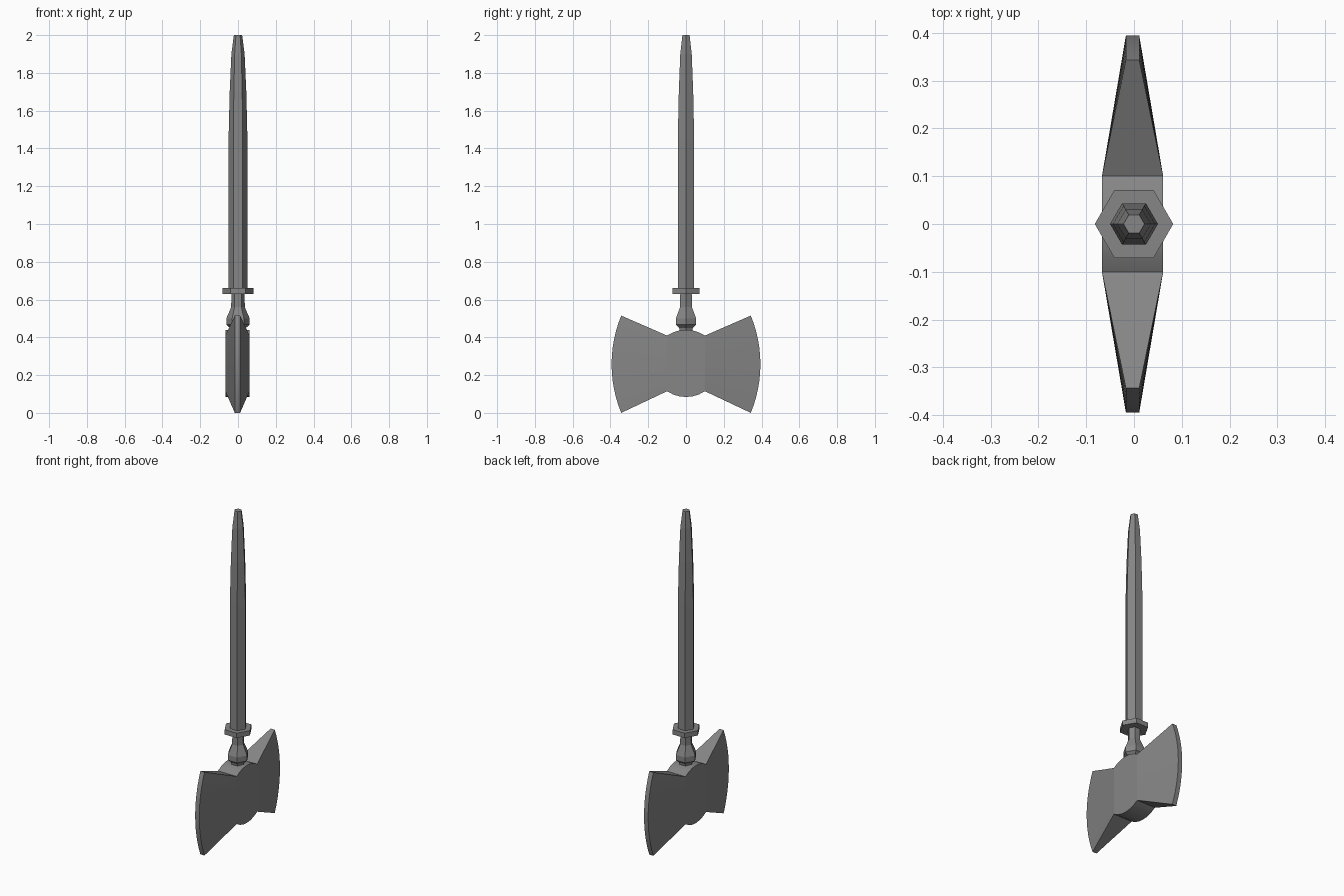
import bpy, bmesh
from math import sin, cos, pi, asin, sqrt

if "Cube" in bpy.data.objects:
    bpy.data.objects.remove(bpy.data.objects["Cube"])

dark = bpy.data.materials.new("dark_iron")
dark.diffuse_color = (0.236, 0.236, 0.236, 1)
dark.use_nodes = True
dark.node_tree.nodes["Principled BSDF"].inputs["Base Color"].default_value = dark.diffuse_color


def finish(name, bm):
    bmesh.ops.recalc_face_normals(bm, faces=bm.faces[:])
    me = bpy.data.meshes.new(name)
    bm.to_mesh(me)
    bm.free()
    me.materials.append(dark)
    ob = bpy.data.objects.new(name, me)
    bpy.context.collection.objects.link(ob)
    return ob


def hex_turned(name, profile):
    """Six-sided turned part from (radius, z) pairs, closed at both ends."""
    bm = bmesh.new()
    rings = [[bm.verts.new((r * cos(i * pi / 3), r * sin(i * pi / 3), z))
              for i in range(6)] for r, z in profile]
    for a, b in zip(rings, rings[1:]):
        for i in range(6):
            j = (i + 1) % 6
            bm.faces.new((a[i], a[j], b[j], b[i]))
    bm.faces.new(rings[0])
    bm.faces.new(rings[-1])
    return finish(name, bm)


# Handle, collar and neck
hex_turned("handle", [(0.05, 0.64), (0.05, 1.45), (0.044, 1.7),
                      (0.035, 1.9), (0.022, 2.0)])
hex_turned("collar", [(0.082, 0.63), (0.082, 0.66)])
hex_turned("neck", [(0.036, 0.425), (0.042, 0.45), (0.062, 0.467),
                    (0.062, 0.50), (0.036, 0.56), (0.035, 0.64)])

CX, CZ = -0.003, 0.262      # axe head centre
HX, HY, R = 0.064, 0.10, 0.178  # hub half thickness, half width, radius

# Hub: round block cut flat where the blades begin
bm = bmesh.new()
a = asin(HY / R)
steps = [-a + 2 * a * i / 6 for i in range(7)]
outline = [(R * sin(t), CZ + R * cos(t)) for t in steps]
outline += [(-R * sin(t), CZ - R * cos(t)) for t in steps]
face = bm.faces.new([bm.verts.new((CX - HX, y, z)) for y, z in outline])
ext = bmesh.ops.extrude_face_region(bm, geom=[face], use_keep_orig=True)
bmesh.ops.translate(bm, vec=(2 * HX, 0, 0),
                    verts=[v for v in ext["geom"] if isinstance(v, bmesh.types.BMVert)])
hub = finish("axe_hub", bm)


def blade(name, side):
    """Wedge flaring from the flat of the hub to a curved cutting edge."""
    n, ex, tip_y, sag, half_z = 12, 0.014, 0.343, 0.051, 0.2575
    root_z = sqrt(R * R - HY * HY)
    rad = (half_z ** 2 + sag ** 2) / (2 * sag)
    amax = asin(half_z / rad)
    bm = bmesh.new()
    rows = []
    for i in range(n + 1):
        u = -1 + 2 * i / n
        t = u * amax
        y = side * (tip_y + sag - rad * (1 - cos(t)))
        edge_z = half_z + rad * sin(t)
        hz = CZ + u * root_z
        rows.append([bm.verts.new(p) for p in (
            (CX - HX, side * HY, hz), (CX - ex, y, edge_z),
            (CX + ex, y, edge_z), (CX + HX, side * HY, hz))])
    for p, q in zip(rows, rows[1:]):
        for k in range(3):
            bm.faces.new((p[k], p[k + 1], q[k + 1], q[k]))
    bm.faces.new(rows[0])
    bm.faces.new(rows[-1])
    return finish(name, bm)


parts = [hub, blade("blade_front", -1), blade("blade_back", 1)]

# Soften only the curved surfaces of the head
for ob in parts:
    bpy.ops.object.select_all(action='DESELECT')
    ob.select_set(True)
    bpy.context.view_layer.objects.active = ob
    bpy.ops.object.shade_smooth_by_angle(angle=0.25)
